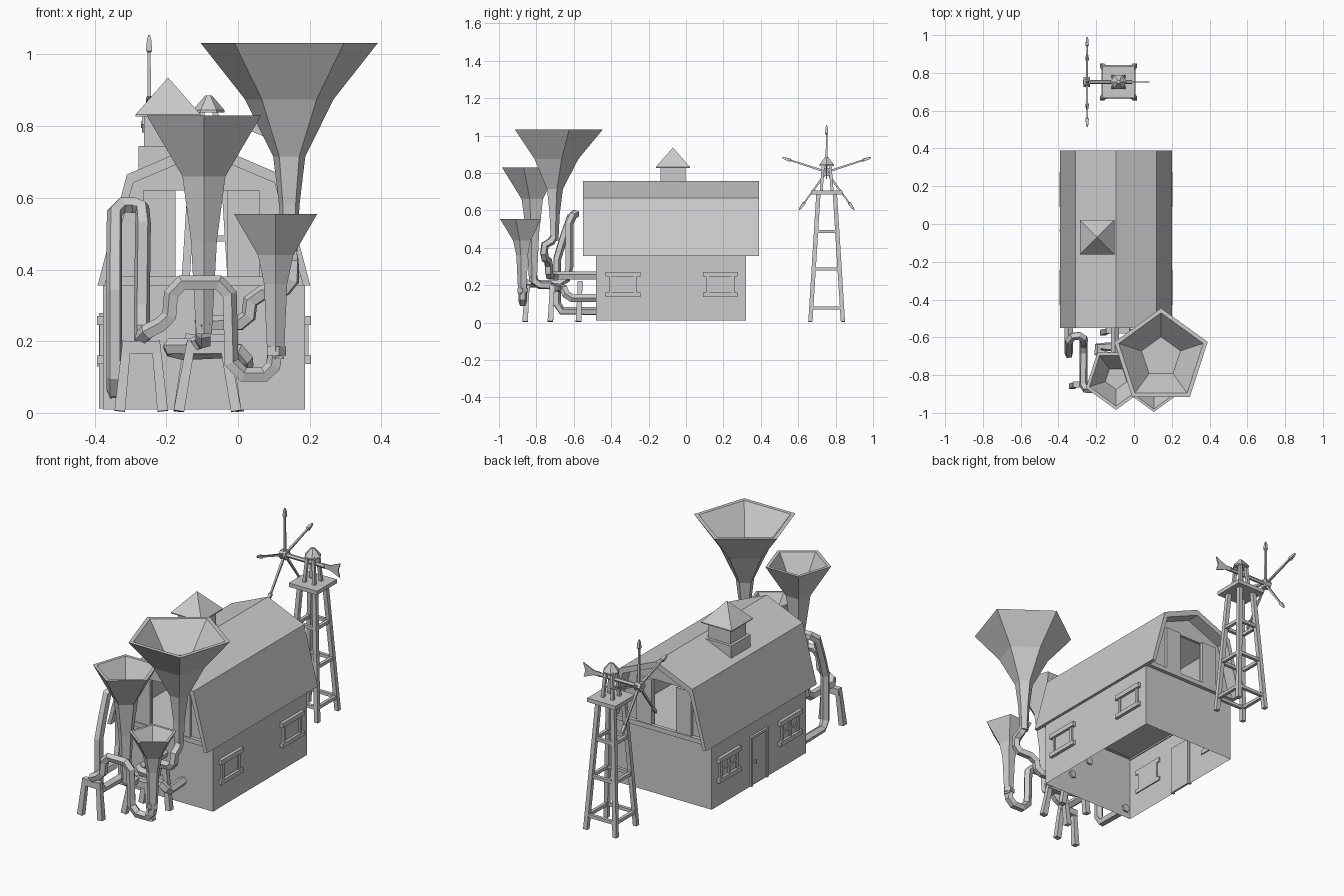
import bpy, bmesh, math
from mathutils import Vector, Matrix

if "Cube" in bpy.data.objects:
    bpy.data.objects.remove(bpy.data.objects["Cube"])

def finish(name, bm):
    bmesh.ops.recalc_face_normals(bm, faces=bm.faces[:])
    me = bpy.data.meshes.new(name)
    bm.to_mesh(me)
    bm.free()
    ob = bpy.data.objects.new(name, me)
    bpy.context.scene.collection.objects.link(ob)
    return ob

def add_box(bm, x0, x1, y0, y1, z0, z1):
    m = Matrix.Translation(((x0+x1)/2, (y0+y1)/2, (z0+z1)/2)) @ Matrix.Diagonal((x1-x0, y1-y0, z1-z0, 1))
    bmesh.ops.create_cube(bm, size=1, matrix=m)

def box(name, *lim):
    bm = bmesh.new()
    add_box(bm, *lim)
    return finish(name, bm)

def loft(bm, rings, caps=True):
    vs = [[bm.verts.new(p) for p in r] for r in rings]
    n = len(vs[0])
    for a, b in zip(vs, vs[1:]):
        for i in range(n):
            bm.faces.new((a[i], a[(i+1) % n], b[(i+1) % n], b[i]))
    if caps:
        bm.faces.new(vs[0])
        bm.faces.new(vs[-1])

def add_sweep(bm, pts, r, sides=5):
    """Tube through points; r is one radius or one per point."""
    pts = [Vector(p) for p in pts]
    rad = r if isinstance(r, (list, tuple)) else [r]*len(pts)
    segs = [(b-a).normalized() for a, b in zip(pts, pts[1:])]
    u = segs[0].cross(Vector((0, 1, 0)) if abs(segs[0].y) < .8 else Vector((0, 0, 1))).normalized()
    prev, rings = segs[0], []
    for i, p in enumerate(pts):
        t = (segs[max(i-1, 0)] + segs[min(i, len(segs)-1)]).normalized()
        u = prev.rotation_difference(t) @ u
        prev, v = t, t.cross(u)
        rings.append([p + rad[i]*(math.cos(a)*u + math.sin(a)*v)
                      for a in (2*math.pi*(k+.5)/sides for k in range(sides))])
    loft(bm, rings)

def sweep(name, pts, r, sides=5):
    bm = bmesh.new()
    add_sweep(bm, pts, r, sides)
    return finish(name, bm)

def turned(name, cx, cy, profile, sides, phase):
    bm = bmesh.new()
    loft(bm, [[(cx+r*math.cos(phase+2*math.pi*k/sides), cy+r*math.sin(phase+2*math.pi*k/sides), z)
               for k in range(sides)] for r, z in profile])
    return finish(name, bm)

def extrude_y(name, outline, y0, y1):
    bm = bmesh.new()
    loft(bm, [[(x, y, z) for x, z in outline] for y in (y0, y1)])
    return finish(name, bm)

# Barn body: open underneath
body = box("barn_body", -.377, .187, -.48, .32, .01, .362)
bm = bmesh.new()
bm.from_mesh(body.data)
bmesh.ops.delete(bm, geom=[f for f in bm.faces if f.calc_center_median().z < .05], context='FACES')
bm.to_mesh(body.data)
bm.free()

# Gambrel roof shell
CX = -.095
half = [(.297, .355), (.215, .665), (0, .757)]
inner = [(0, .725), (.197, .642), (.277, .355)]
right = [(CX+x, z) for x, z in half]
left = [(CX-x, z) for x, z in half[:2]]
in_l = [(CX-x, z) for x, z in inner[1:]]
in_r = [(CX+x, z) for x, z in inner]
extrude_y("barn_roof", left + right[::-1] + in_r[::-1] + in_l, -.55, .39)

# Gable walls with loft opening, parted doors and ledge
gable = [(-.37, .36), (-.18, .36), (-.18, .62), (-.03, .62), (-.03, .36), (.18, .36),
         (.108, .645), (CX, .735), (-.298, .645)]
for tag, y, s in (("front", -.48, -1), ("back", .32, 1)):
    extrude_y(tag+"_gable", gable, y, y - s*.015)
    yo = y + s*.015
    for side, x in (("left", -.265), ("right", -.03)):
        box(f"{tag}_loft_door_{side}", x, x+.09, min(y, yo), max(y, yo), .38, .62)
    yl = y + s*.02
    box(tag+"_ledge", -.375, .185, min(y, yl), max(y, yl), .355, .38)

# Windows on both long walls
for side, wall, s in (("left", -.377, -1), ("right", .187, 1)):
    for tag, y in (("front", -.337), ("back", .183)):
        bm = bmesh.new()
        def strip(y0, y1, z0, z1, d):
            xs = sorted((wall - s*.006, wall + s*d))
            add_box(bm, xs[0], xs[1], y+y0, y+y1, z0, z1)
        strip(-.093, .093, .245, .27, .017)
        strip(-.093, .093, .137, .16, .017)
        for k in (-.075, .06):
            strip(k, k+.015, .16, .245, .010)
        strip(-.06, .06, .16, .245, .003)
        if side == "left":
            strip(-.006, .006, .16, .245, .010)
            strip(-.06, .06, .197, .208, .010)
        finish(f"{side}_{tag}_window", bm)

# Side door
box("side_door", -.382, -.371, -.135, -.015, .015, .265)
bm = bmesh.new()
for y in (-.147, -.015):
    add_box(bm, -.388, -.372, y, y+.012, .012, .277)
add_box(bm, -.388, -.372, -.147, -.003, .265, .278)
add_box(bm, -.394, -.372, -.04, -.03, .13, .145)
finish("side_door_frame", bm)

# Cupola
box("cupola_base", -.277, -.113, -.152, .012, .655, .745)
box("cupola_neck", -.262, -.128, -.137, -.003, .74, .83)
turned("cupola_roof", -.195, -.07, [(.129, .827), (.129, .832), (.001, .935)], 4, math.pi/4)

# Pentagonal horns with hollow mouths
def horn(name, x, y, phase, prof, inner):
    turned(name, x, y, prof + inner, 5, phase)

up, down = math.pi/2, -math.pi/2
horn("large_horn", .143, -.705, up,
     [(.023, .44), (.03, .58), (.047, .715), (.13, .875), (.26, 1.032)], [(.235, 1.032), (.108, .885)])
horn("middle_horn", CX, -.816, down,
     [(.023, .22), (.038, .48), (.063, .66), (.168, .83)], [(.148, .83), (.06, .69)])
horn("small_horn", .105, -.873, down,
     [(.024, .15), (.034, .36), (.052, .44), (.122, .555)], [(.106, .555), (.046, .465)])

# Pipes running from the horns into the barn
R = .023
sweep("large_horn_pipe", [(.143, -.705, .46), (.148, -.72, .435), (.15, -.755, .415), (.15, -.76, .37),
      (.13, -.755, .345), (.07, -.74, .335), (.035, -.735, .31), (.03, -.735, .27), (.005, -.73, .25),
      (-.07, -.72, .25), (-.1, -.69, .25), (-.1, -.47, .25)], R)
sweep("middle_horn_pipe", [(CX, -.816, .25), (CX, -.81, .22), (CX, -.78, .2), (-.1, -.73, .2),
      (-.13, -.7, .185), (-.19, -.68, .185), (-.19, -.65, .18), (-.15, -.65, .17), (0, -.65, .175),
      (.02, -.64, .15), (.02, -.61, .13), (.01, -.47, .13)], R)
yc = -.873
sweep("small_horn_pipe", [(.105, yc, .17), (.1, yc, .13), (.075, yc, .105), (.015, yc, .105), (-.02, yc, .14),
      (-.025, yc, .33), (-.055, yc, .362), (-.155, yc, .362), (-.185, yc, .33), (-.19, yc, .27),
      (-.215, yc, .245), (-.255, yc, .225), (-.268, -.85, .21), (-.268, -.68, .21), (-.268, -.64, .235),
      (-.268, -.625, .3), (-.265, -.625, .53), (-.268, -.605, .572), (-.29, -.59, .58), (-.325, -.595, .58),
      (-.344, -.62, .56), (-.345, -.66, .44), (-.345, -.69, .34), (-.345, -.69, .1), (-.345, -.665, .062), (-.345, -.47, .06)], R)
bm = bmesh.new()
add_sweep(bm, [(.105, yc, .16), (.105, yc, .185)], .029, 5)
finish("small_horn_collar", bm)

# Trestles under the pipes
for tag, cx, y, foot, top, h in (("front", -.27, -.85, .06, .04, .2),
                                 ("middle", -.085, -.715, .08, .045, .2),
                                 ("rear", -.085, -.565, .08, .05, .22)):
    bm = bmesh.new()
    for s in (-1, 1):
        add_sweep(bm, [(cx+s*foot, y-.01, .005), (cx+s*top, y, h)], [.021, .017], 4)
    add_box(bm, cx-top-.012, cx+top+.012, y-.015, y+.015, h-.035, h)
    finish(tag+"_trestle", bm)

# Windmill tower: splayed legs and three rings of braces
TX, TY = -.082, .752
corners = [(-1, -1), (1, -1), (1, 1), (-1, 1)]
bm = bmesh.new()
for sx, sy in corners:
    add_sweep(bm, [(TX+sx*.087, TY+sy*.087, .004), (TX+sx*.044, TY+sy*.044, .69)], .016, 4)
    add_sweep(bm, [(TX+sx*.03, TY+sy*.03, .69), (TX+sx*.018, TY+sy*.018, .85)], .011, 4)
for z in (.078, .287, .487):
    d = .087 - .043*z/.69
    for (ax, ay), (bx, by) in zip(corners, corners[1:]+corners[:1]):
        add_sweep(bm, [(TX+ax*d, TY+ay*d, z), (TX+bx*d, TY+by*d, z)], .012, 4)
finish("windmill_tower", bm)
box("windmill_platform", TX-.084, TX+.084, TY-.084, TY+.084, .685, .706)
turned("windmill_cap", TX, TY, [(.044, .838), (.044, .845), (.01, .885)], 6, 0)

# Wheel, shaft and tail vane
HZ = .805
sweep("windmill_shaft", [(-.27, TY, HZ), (-.01, TY, HZ)], .011, 6)
sweep("windmill_hub", [(-.268, TY, HZ), (-.232, TY, HZ)], .026, 6)
bm = bmesh.new()
for k in range(5):
    a = math.pi/2 + k*2*math.pi/5
    p = lambda r: (-.248, TY+r*math.cos(a), HZ+r*math.sin(a))
    add_sweep(bm, [p(.01), p(.2), p(.205), p(.235), p(.25)], [.008, .006, .012, .009, .003], 4)
finish("windmill_blades", bm)
extrude_y("windmill_tail", [(-.02, .793), (.02, .793), (.08, .768), (.07, .805), (.083, .845), (.02, .818), (-.02, .818)],
          TY-.003, TY+.003)
